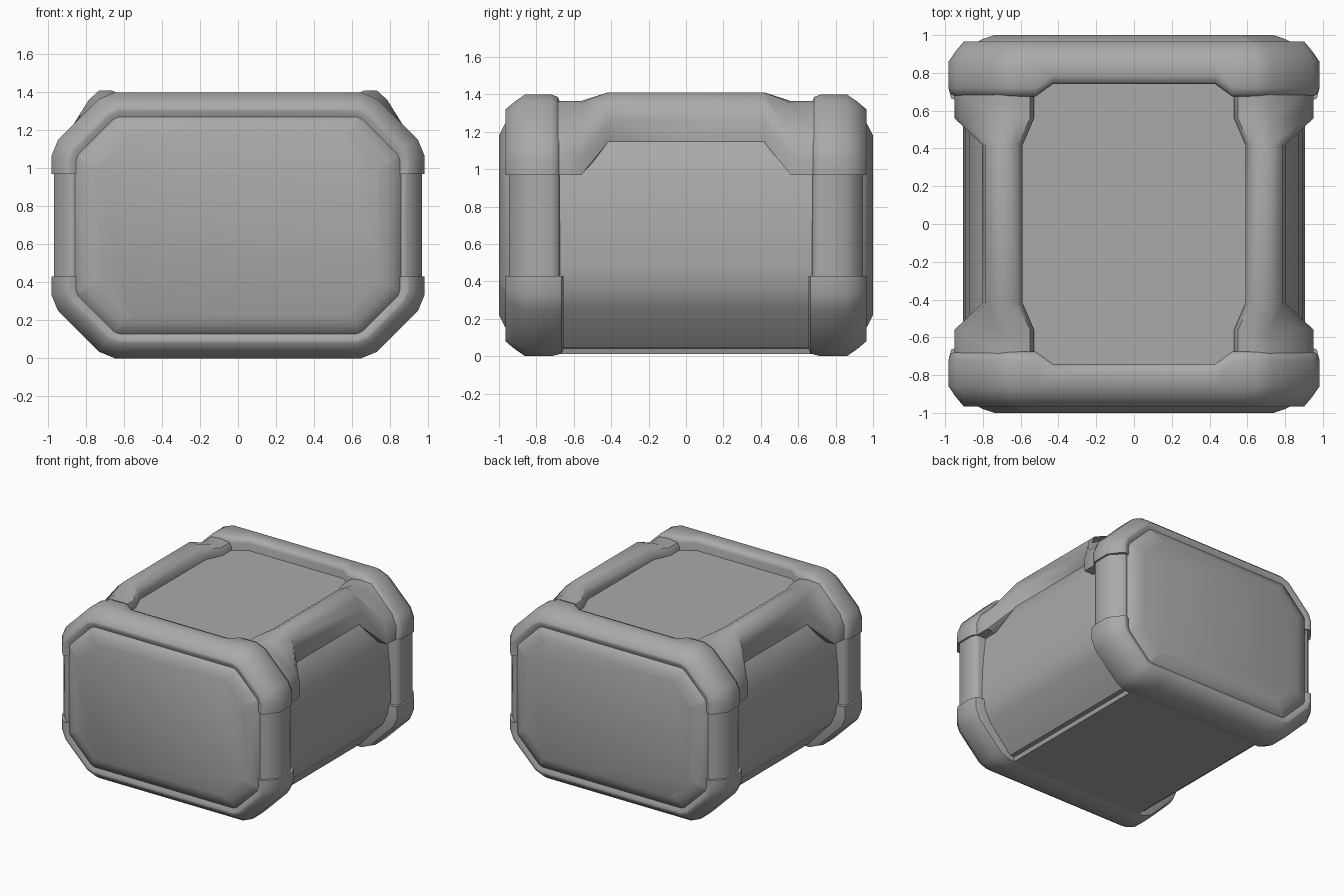
import bpy, bmesh, math

cube = bpy.data.objects.get("Cube")
if cube:
    bpy.data.objects.remove(cube, do_unlink=True)

grey = bpy.data.materials.new("matte grey")
grey.use_nodes = True
GREY = (0.4, 0.4, 0.4, 1)
grey.diffuse_color = GREY
grey.node_tree.nodes["Principled BSDF"].inputs["Base Color"].default_value = GREY

MID_Z = 0.7


def loft(name, rings, angle=50):
    """Skin a list of equal-length closed rings and cap both ends."""
    bm = bmesh.new()
    loops = [[bm.verts.new(p) for p in ring] for ring in rings]
    n = len(loops[0])
    for a, b in zip(loops, loops[1:]):
        for i in range(n):
            j = (i + 1) % n
            bm.faces.new((a[i], a[j], b[j], b[i]))
    bm.faces.new(loops[0])
    bm.faces.new(loops[-1])
    bmesh.ops.recalc_face_normals(bm, faces=bm.faces)
    mesh = bpy.data.meshes.new(name)
    bm.to_mesh(mesh)
    bm.free()
    mesh.materials.append(grey)
    obj = bpy.data.objects.new(name, mesh)
    bpy.context.collection.objects.link(obj)
    bpy.ops.object.select_all(action="DESELECT")
    obj.select_set(True)
    bpy.context.view_layer.objects.active = obj
    bpy.ops.object.shade_smooth_by_angle(angle=math.radians(angle))


def corner(a, b, c, f):
    """Chamfered corner from the side (x = a) to the top (z = b), eased by f."""
    k = f * 0.707
    return [(a, b - c - f), (a - k, b - c + k), (a - c + k, b - k), (a - c - f, b)]


def octagon(a, b, c, f, y):
    q = corner(a, b, c, f)
    half = q + [(-x, z) for x, z in reversed(q)]
    full = half + [(-x, -z) for x, z in half]
    return [(x, y, z + MID_Z) for x, z in full]


# Guard cross-section: distance along y, and inset from the outer outline
GUARD = [(0.675, 0.22), (0.675, 0.04), (0.685, 0.014), (0.72, 0), (0.86, 0),
         (0.915, 0.038), (0.965, 0.08), (0.965, 0.1), (0.95, 0.135), (0.9, 0.22)]


def guard_path(inset, end):
    """Half outline of a bumper: up one side, across, down the other."""
    q = corner(0.982 - inset, MID_Z - inset, 0.285 - inset * 0.586, 0.05 - inset * 0.2)
    half = [(0.982 - inset, end)] + q + [(0.52, MID_Z - inset), (0.43, MID_Z - inset)]
    return half + [(-x, z) for x, z in reversed(half)]


def bumper(name, front, up):
    paths = [(y, guard_path(d, 0.27)) for y, d in GUARD]
    rings = []
    for i in range(len(paths[0][1])):
        ring = []
        for y, path in paths:
            x, z = path[i]
            if up > 0 and abs(x) < 0.45 and y < 0.73:
                y += 0.065
            elif up < 0 and y < 0.69:
                y -= 0.02
            ring.append((x, front * y, MID_Z + up * z))
        rings.append(ring)
    loft(name, rings)


# Main body: recessed floor, sloped lower corners, sides leaning in under the rails
BODY = [(0.6, 0.012), (0.61, 0.042), (0.645, 0.045), (0.845, 0.26), (0.89, 0.36),
        (0.905, 0.48), (0.895, 0.72), (0.87, 0.96), (0.8, 1.15), (0.62, 1.3)]
outline = BODY + [(-x, z) for x, z in reversed(BODY)]
loft("body", [[(x, y, z) for x, z in outline] for y in (-0.86, 0.86)], 30)

# Front and back: panel, two bumpers and two corner posts each
for end, s in (("front", -1), ("back", 1)):
    loft(end + "_panel", [octagon(0.88, 0.6, 0.23, 0.01, s * 0.88),
                          octagon(0.855, 0.575, 0.21, 0.01, s * 0.95),
                          octagon(0.8, 0.52, 0.19, 0.01, s * 0.98),
                          octagon(0.74, 0.48, 0.18, 0.01, s)])
    bumper(end + "_top_bumper", s, 1)
    bumper(end + "_bottom_bumper", s, -1)
    for side, m in (("left", 1), ("right", -1)):
        loft(f"{end}_{side}_post",
             [[(m * (0.967 - d), s * (y - 0.018 * (y > 0.9)), z) for y, d in GUARD]
              for z in (0.4, 1.0)])

# Top rails: slim in the middle, flaring into blocks beside the bumpers
SLIM = [(0.59, 1.2), (0.59, 1.33), (0.615, 1.385), (0.665, 1.41), (0.73, 1.41),
        (0.785, 1.36), (0.805, 1.26), (0.8, 1.14), (0.7, 1.12)]
FLARE = [(0.53, 1.2), (0.53, 1.32), (0.55, 1.355), (0.63, 1.365), (0.72, 1.355),
         (0.91, 1.16), (0.95, 1.07), (0.95, 0.97), (0.8, 0.97)]
STATIONS = [(-0.69, FLARE), (-0.56, FLARE), (-0.42, SLIM),
            (0.42, SLIM), (0.56, FLARE), (0.69, FLARE)]
for side, m in (("left", 1), ("right", -1)):
    loft(side + "_rail", [[(m * x, y, z) for x, z in sec] for y, sec in STATIONS])
